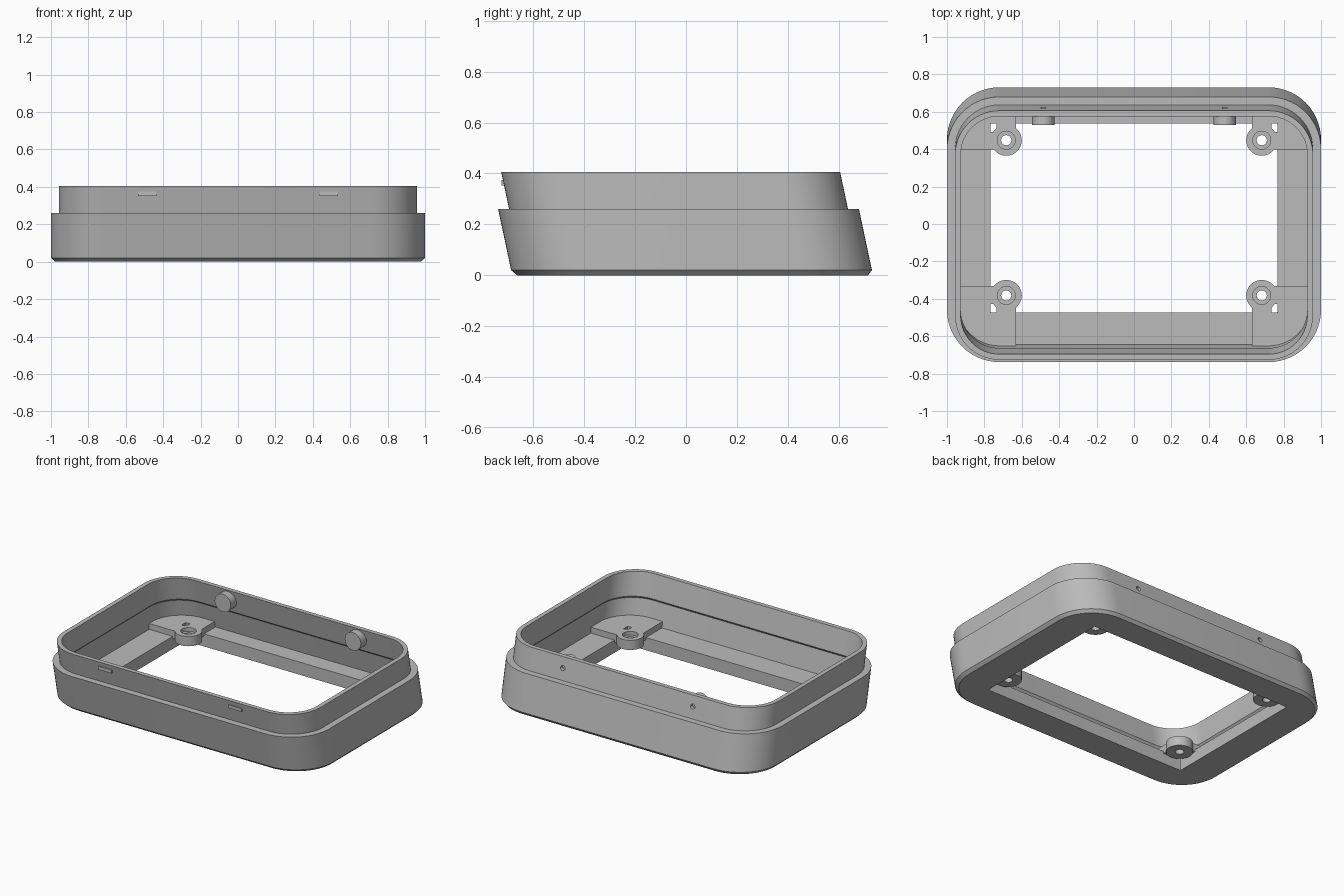
import bpy, bmesh, math
from mathutils import Matrix

cube = bpy.data.objects.get("Cube")
if cube:
    bpy.data.objects.remove(cube, do_unlink=True)

grey = bpy.data.materials.new("mid_grey")
grey.use_nodes = True
GREY = (0.5, 0.5, 0.5, 1)
grey.diffuse_color = GREY
grey.node_tree.nodes["Principled BSDF"].inputs["Base Color"].default_value = GREY

SEG = 14                      # segments per rounded corner
LEAN = math.tan(math.radians(12))
OPEN_Y = 0.033                # centre of the floor opening


def lean_y(z):
    """Centre of the leaning walls at a given height."""
    return 0.026 - LEAN * z


def rounded_rect(hx, hy, r):
    pts = []
    for k, (sx, sy) in enumerate([(1, 1), (-1, 1), (-1, -1), (1, -1)]):
        for i in range(SEG + 1):
            a = math.pi / 2 * (k + i / SEG)
            pts.append((sx * (hx - r) + r * math.cos(a), sy * (hy - r) + r * math.sin(a)))
    return pts


def wall_outline(inset):
    return rounded_rect(1 - inset, 0.709 - inset, 0.28 - inset)


def finish(bm, name):
    bmesh.ops.recalc_face_normals(bm, faces=bm.faces)
    mesh = bpy.data.meshes.new(name)
    bm.to_mesh(mesh)
    bm.free()
    mesh.materials.append(grey)
    ob = bpy.data.objects.new(name, mesh)
    bpy.context.collection.objects.link(ob)
    return ob


def loft_loop(name, rings):
    """Skin closed rings into a closed hollow band."""
    bm = bmesh.new()
    rows = [[bm.verts.new(p) for p in ring] for ring in rings]
    for a, b in zip(rows, rows[1:] + rows[:1]):
        n = len(a)
        for i in range(n):
            j = (i + 1) % n
            bm.faces.new((a[i], a[j], b[j], b[i]))
    return finish(bm, name)


def prism(name, pts, lo, hi, matrix=Matrix()):
    bm = bmesh.new()
    face = bm.faces.new([bm.verts.new((x, y, lo)) for x, y in pts])
    out = bmesh.ops.extrude_face_region(bm, geom=[face])
    tops = [v for v in out["geom"] if isinstance(v, bmesh.types.BMVert)]
    bmesh.ops.translate(bm, verts=tops, vec=(0, 0, hi - lo))
    bm.transform(matrix)
    return finish(bm, name)


def circle(r, n=40):
    return [(r * math.cos(2 * math.pi * i / n), r * math.sin(2 * math.pi * i / n)) for i in range(n)]


def rod_y(name, r, x, z, y0, y1):
    """Cylinder along y."""
    turn = Matrix.Translation((x, 0, z)) @ Matrix.Rotation(-math.pi / 2, 4, "X")
    return prism(name, circle(r), y0, y1, turn)


def cut(ob, cutter):
    mod = ob.modifiers.new("cut", "BOOLEAN")
    mod.operation, mod.solver, mod.object = "DIFFERENCE", "EXACT", cutter
    bpy.context.view_layer.objects.active = ob
    bpy.ops.object.modifier_apply(modifier=mod.name)
    bpy.data.objects.remove(cutter, do_unlink=True)


parts = []

# Leaning shell: chamfer, outer wall, ledge, lip, inner undercut and floor rim
profile = [(0.02, 0), (0, 0.02), (0, 0.26), (0.043, 0.26), (0.043, 0.405),
           (0.073, 0.405), (0.073, 0.25), (0.058, 0.235), (0.058, 0.085)]
rings = [[(x, y + lean_y(z), z) for x, y in wall_outline(d)] for d, z in profile]
opening = rounded_rect(0.766, 0.505, 0.003)
rings += [[(x, y + OPEN_Y, z) for x, y in opening] for z in (0.085, 0)]
shell = loft_loop("shell", rings)
parts.append(shell)

# Cable port through the side wall and across the rim
port = [(y - 0.043, z + 0.11) for y, z in rounded_rect(0.108, 0.07, 0.04)]
along_x = Matrix(((0, 0, 1, 0), (1, 0, 0, 0), (0, 1, 0, 0), (0, 0, 0, 1)))
cut(shell, prism("port_cutter", port, -1.1, -0.7, along_x))

# Pin holes, inner pegs at the back and catches at the front
for side, x in (("right", -0.485), ("left", 0.485)):
    cut(shell, rod_y("hole_cutter", 0.016, x, 0.335, 0.55, 0.7))
    parts.append(rod_y(f"{side}_peg", 0.06, x, 0.335, 0.53, 0.6))
    catch = [(x - 0.05, -0.725), (x + 0.05, -0.725), (x + 0.05, -0.7), (x - 0.05, -0.7)]
    parts.append(prism(f"{side}_catch", catch, 0.352, 0.374))

# Corner pads with screw bosses
PAD_TOP = 0.125
arc = wall_outline(0.04)[:SEG + 1]
boss_profile = [(0.083, 0.06), (0.083, PAD_TOP), (0.048, PAD_TOP),
                (0.048, 0.1), (0.027, 0.1), (0.027, 0.06)]
for sx, xn in ((-1, "right"), (1, "left")):
    for sy, yn in ((-1, "front"), (1, "back")):
        wall = [(sx * x, sy * y + lean_y(0.1)) for x, y in arc]
        inner = [(0.63, 0.47), (0.735, 0.47), (0.735, 0.505), (0.766, 0.505),
                 (0.766, 0.46), (0.738, 0.46), (0.738, 0.365)]
        inner = [(sx * x, sy * y + OPEN_Y) for x, y in inner]
        start = (wall[0][0], sy * 0.365 + OPEN_Y)
        end = (sx * 0.63, wall[-1][1])
        parts.append(prism(f"{yn}_{xn}_pad", [start] + wall + [end] + inner, 0.07, PAD_TOP))
        cx, cy = sx * 0.683, sy * 0.415 + OPEN_Y
        boss = [[(cx + x, cy + y, z) for x, y in circle(r)] for r, z in boss_profile]
        parts.append(loft_loop(f"{yn}_{xn}_boss", boss))

# Smooth curves, sharp edges
bpy.ops.object.select_all(action="DESELECT")
for ob in parts:
    ob.select_set(True)
bpy.context.view_layer.objects.active = shell
bpy.ops.object.shade_smooth_by_angle(angle=math.radians(25))
